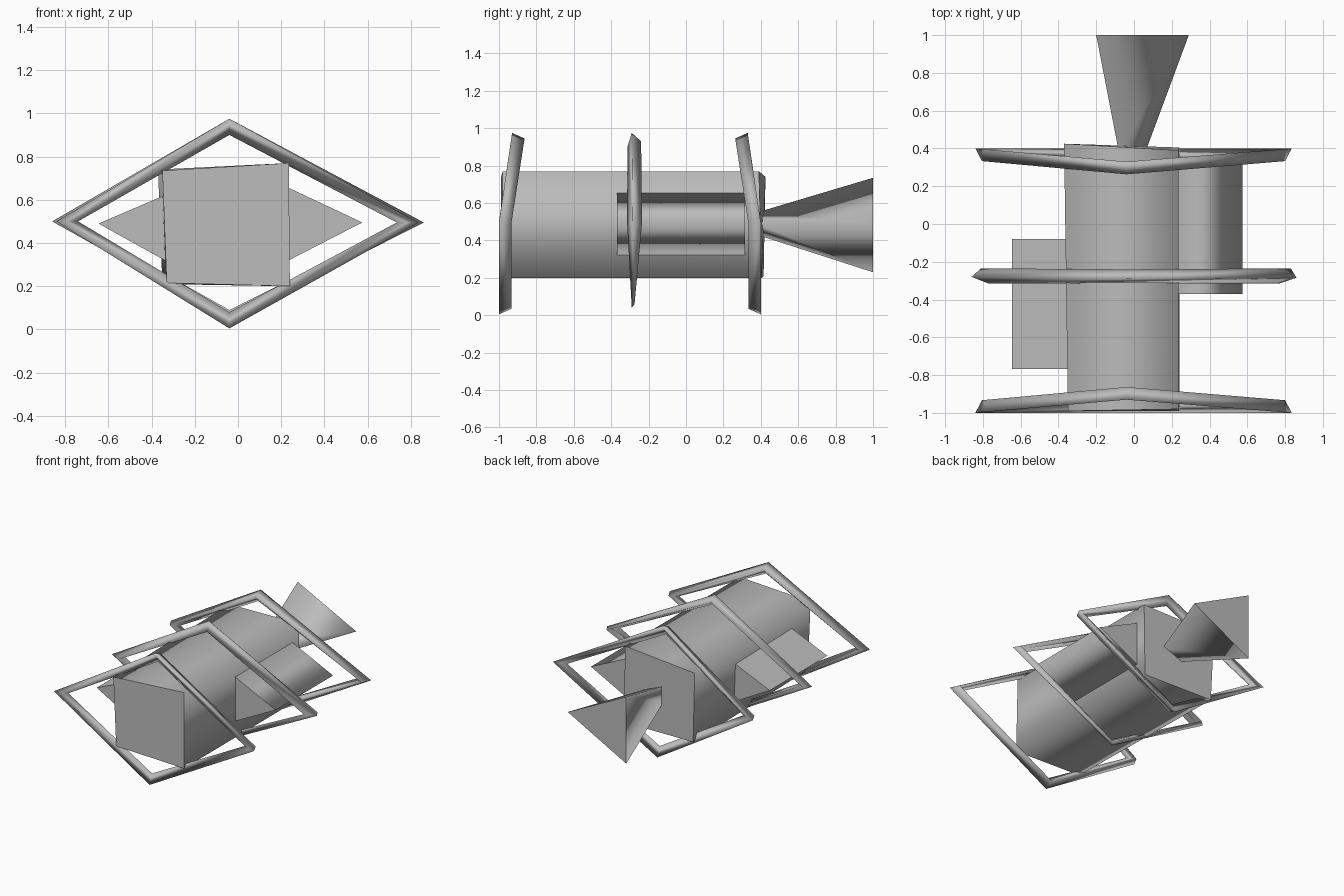
import bpy
import bmesh

if "Cube" in bpy.data.objects:
    bpy.data.objects.remove(bpy.data.objects["Cube"], do_unlink=True)

grey = bpy.data.materials.new("plain grey")
grey.use_nodes = True
grey.diffuse_color = (0.5, 0.5, 0.5, 1)
grey.node_tree.nodes["Principled BSDF"].inputs["Base Color"].default_value = (0.5, 0.5, 0.5, 1)


def loft(name, sections, closed=False, smooth=True):
    """Bridge equal cross-sections; cap the ends, or join them into a loop."""
    bm = bmesh.new()
    rows = [[bm.verts.new(p) for p in s] for s in sections]
    pairs = list(zip(rows, rows[1:] + rows[:1]))
    for a, b in pairs if closed else pairs[:-1]:
        for i in range(len(a)):
            j = (i + 1) % len(a)
            bm.faces.new((a[i], a[j], b[j], b[i])).smooth = smooth
    if not closed:
        for cap in (rows[0], rows[-1]):
            for edge in bm.faces.new(cap).edges:
                edge.smooth = False
    bmesh.ops.recalc_face_normals(bm, faces=bm.faces)
    mesh = bpy.data.meshes.new(name)
    bm.to_mesh(mesh)
    bm.free()
    mesh.materials.append(grey)
    obj = bpy.data.objects.new(name, mesh)
    bpy.context.collection.objects.link(obj)
    return obj


def prism(name, outline, y0, y1, smooth):
    return loft(name, [[(x, y, z) for x, z in outline] for y in (y0, y1)], smooth=smooth)


# Long four-sided body with slightly skewed ends
loft("body", [
    [(-0.35, -0.99, 0.735), (0.235, -0.98, 0.77), (0.24, -0.99, 0.20), (-0.33, -0.985, 0.215)],
    [(-0.37, 0.425, 0.74), (0.235, 0.39, 0.77), (0.24, 0.405, 0.20), (-0.35, 0.415, 0.21)],
])

# Wedge-shaped side pods
prism("left_pod", [(0.235, 0.655), (0.575, 0.495), (0.235, 0.32)], -0.37, 0.315, True)
prism("right_pod", [(-0.33, 0.625), (-0.645, 0.49), (-0.33, 0.315)], -0.768, -0.08, False)

# Flaring three-sided tail
loft("tail_cone", [
    [(-0.08, 0.38, 0.55), (0.06, 0.38, 0.49), (-0.08, 0.38, 0.43)],
    [(-0.20, 1.0, 0.735), (0.29, 1.0, 0.49), (-0.20, 1.0, 0.23)],
])


# Leaning diamond hoops with a triangular section: outer edge, lower edge, inner edge
def end_hoop(name, outer_y, way):
    lean = 0.07 * way
    corners = [(-0.04, 0.975, lean, 0, -1), (0.835, 0.495, 0, -1, 0),
               (-0.04, 0.005, 0, 0, 1), (-0.84, 0.50, 0, 1, 0)]
    sections = []
    for x, z, shift, ix, iz in corners:
        y = outer_y + shift
        sections.append([(x, y, z),
                         (x + 0.035 * ix, y + 0.067 * way, z + 0.03 * iz),
                         (x + 0.1 * ix, y + 0.03 * way, z + 0.075 * iz)])
    return loft(name, sections, closed=True)


end_hoop("front_hoop", -1.0, 1)
end_hoop("back_hoop", 0.4, -1)

# Middle hoop stands upright and thins toward its lowest corner
loft("middle_hoop", [
    [(-0.04, -0.29, 0.975), (-0.04, -0.24, 0.93), (-0.04, -0.313, 0.90)],
    [(0.86, -0.285, 0.495), (0.83, -0.235, 0.495), (0.77, -0.315, 0.495)],
    [(-0.04, -0.29, 0.04), (-0.04, -0.275, 0.06), (-0.04, -0.292, 0.09)],
    [(-0.86, -0.28, 0.50), (-0.81, -0.235, 0.50), (-0.77, -0.315, 0.50)],
], closed=True)
